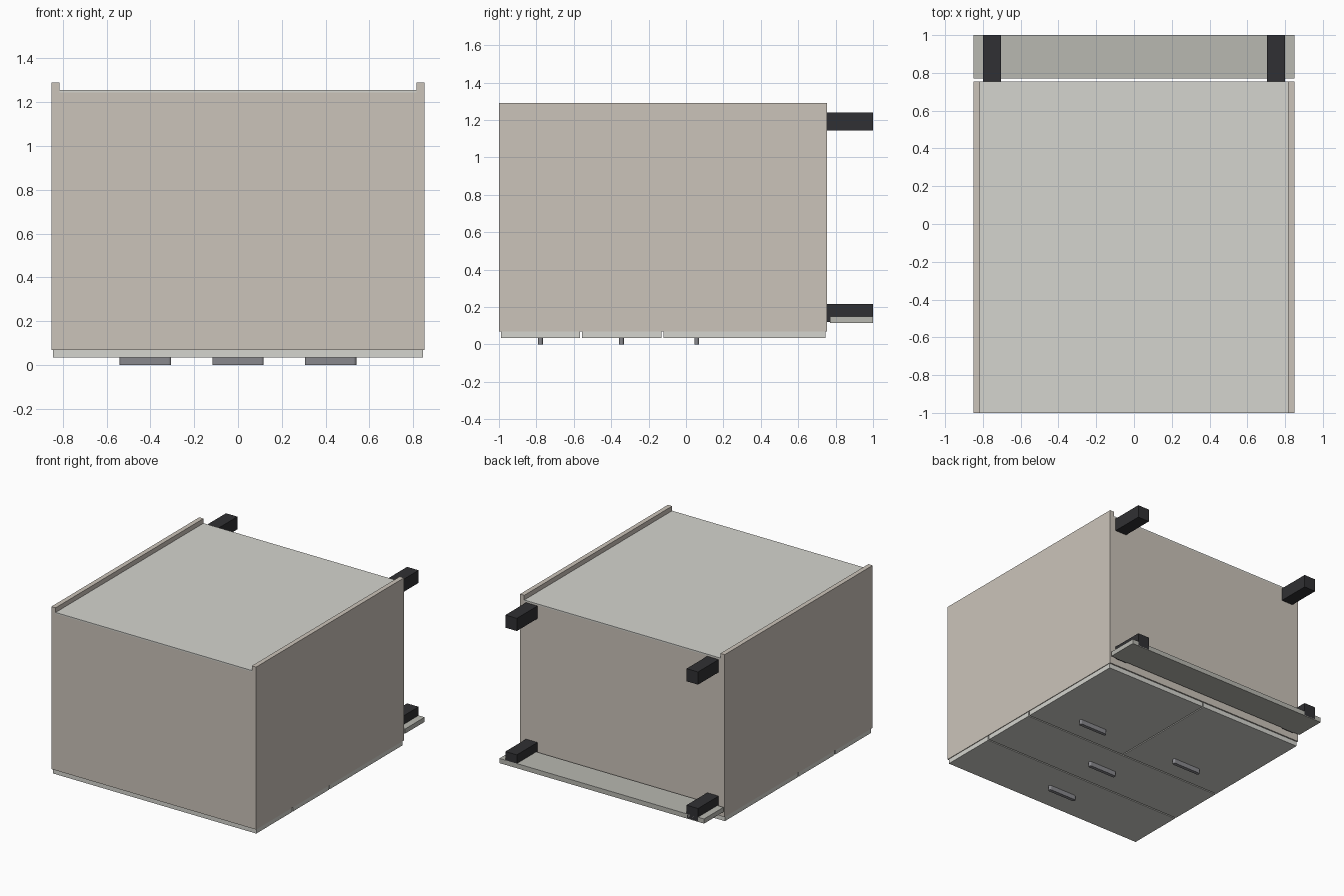
import bpy, bmesh, math

if "Cube" in bpy.data.objects:
    bpy.data.objects.remove(bpy.data.objects["Cube"])


def material(name, rgb):
    m = bpy.data.materials.new(name)
    m.diffuse_color = (*rgb, 1)
    m.use_nodes = True
    m.node_tree.nodes["Principled BSDF"].inputs["Base Color"].default_value = m.diffuse_color
    return m


BEIGE = material("carcass_beige", (0.60, 0.55, 0.49))
LIGHT = material("panel_light", (0.66, 0.66, 0.62))
PLINTH = material("plinth_grey", (0.48, 0.48, 0.44))
BLACK = material("foot_black", (0.03, 0.03, 0.033))
METAL = material("handle_metal", (0.25, 0.25, 0.27))


def finish(name, bm, mat):
    bmesh.ops.recalc_face_normals(bm, faces=bm.faces)
    me = bpy.data.meshes.new(name)
    bm.to_mesh(me)
    bm.free()
    me.materials.append(mat)
    ob = bpy.data.objects.new(name, me)
    bpy.context.collection.objects.link(ob)
    return ob


def box(name, x, y, z, mat):
    """Box from (min, max) pairs."""
    bm = bmesh.new()
    bmesh.ops.create_cube(bm, size=1)
    for v in bm.verts:
        v.co = [a + (b - a) * (c + 0.5) for (a, b), c in zip((x, y, z), v.co)]
    return finish(name, bm, mat)


def handle(name, cx, cy):
    """Bar with rounded ends, raised from the front panel."""
    r, half = 0.0125, 0.1175
    bm = bmesh.new()
    ring = []
    for s in (1, -1):
        for i in range(9):
            a = math.radians(-90 + 180 * i / 8)
            ring.append(bm.verts.new((cx + s * (half - r + r * math.cos(a)),
                                      cy + s * r * math.sin(a), 0)))
    face = bm.faces.new(ring)
    ext = bmesh.ops.extrude_face_region(bm, geom=[face], use_keep_orig=True)
    for v in ext["geom"]:
        if isinstance(v, bmesh.types.BMVert):
            v.co.z = 0.035
    return finish(name, bm, METAL)


# Carcass: sides, end boards and recessed back
T = 0.035
for s, side in ((-1, "left"), (1, "right")):
    box(f"{side}_side_panel", sorted((s * 0.85, s * (0.85 - T))), (-1, 0.755), (0.07, 1.29), BEIGE)
IN = (-0.85 + T, 0.85 - T)
box("top_board", IN, (-1, -1 + T), (0.07, 1.245), BEIGE)
box("bottom_board", IN, (0.755 - T, 0.755), (0.07, 1.245), BEIGE)
box("back_panel", IN, (-1, 0.755), (1.245, 1.255), LIGHT)

# Drawer fronts and doors
FZ = (0.035, 0.07)
box("upper_drawer_front", (-0.845, 0.845), (-0.99, -0.566), FZ, LIGHT)
box("lower_drawer_front", (-0.845, 0.845), (-0.556, -0.13), FZ, LIGHT)
box("left_door", (-0.845, -0.004), (-0.12, 0.745), FZ, LIGHT)
box("right_door", (0.004, 0.845), (-0.12, 0.745), FZ, LIGHT)

# Handles
handle("upper_drawer_handle", 0, -0.778)
handle("lower_drawer_handle", 0, -0.345)
handle("left_door_handle", -0.4225, 0.058)
handle("right_door_handle", 0.4225, 0.058)

# Feet and plinth
for s, side in ((-1, "left"), (1, "right")):
    for z, end in (((0.12, 0.215), "front"), ((1.145, 1.24), "rear")):
        box(f"{end}_{side}_foot", sorted((s * 0.705, s * 0.80)), (0.755, 1.0), z, BLACK)
box("plinth", (-0.85, 0.85), (0.77, 1.0), (0.115, 0.15), PLINTH)
